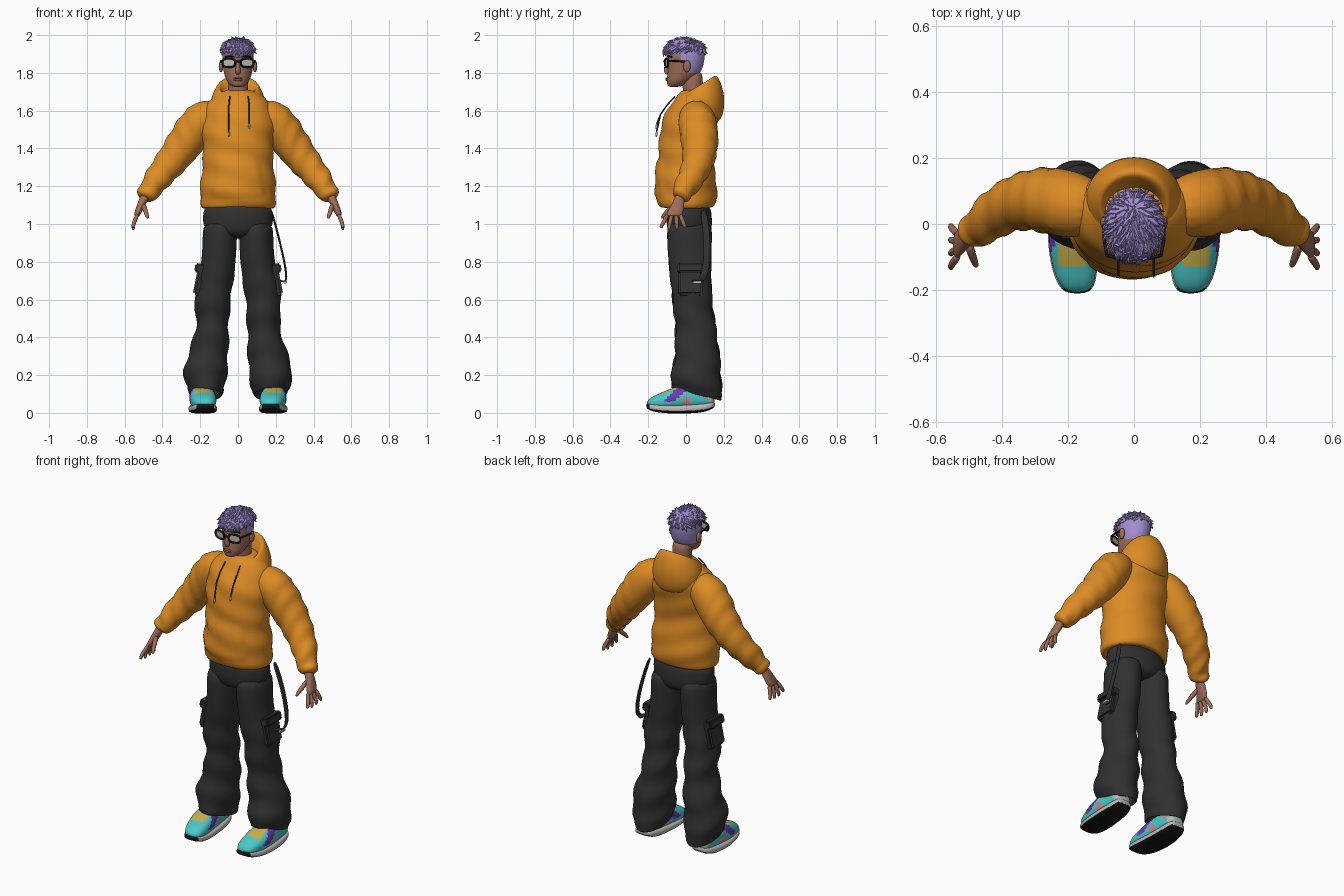
import bpy, bmesh, math, random
from mathutils import Vector, Matrix

cube = bpy.data.objects.get("Cube")
if cube:
    bpy.data.objects.remove(cube, do_unlink=True)
random.seed(4)


def material(name, *rgb):
    m = bpy.data.materials.new(name)
    m.use_nodes = True
    m.diffuse_color = (*rgb, 1)
    m.node_tree.nodes["Principled BSDF"].inputs["Base Color"].default_value = (*rgb, 1)
    return m


ORANGE = material("orange_fleece", .72, .26, .018)
CHARCOAL = material("charcoal_cloth", .03, .03, .03)
SKIN = material("skin", .34, .15, .095)
LILAC = material("lilac_hair", .36, .27, .62)
CYAN = material("cyan_fabric", .07, .58, .58)
YELLOW = material("yellow_fabric", .58, .42, .07)
GREY = material("light_grey", .5, .48, .46)
BLACK = material("black_plastic", .008, .008, .008)
PURPLE = material("purple_fabric", .15, .04, .42)
PINK = material("pink_trim", .7, .22, .25)


def finish(name, bm, mats, sub=0, bump=None, rule=None, smooth=True):
    """Turn a bmesh into an object, subdivide it, add folds and colour it by rule."""
    bmesh.ops.recalc_face_normals(bm, faces=bm.faces)
    me = bpy.data.meshes.new(name)
    bm.to_mesh(me)
    bm.free()
    ob = bpy.data.objects.new(name, me)
    bpy.context.collection.objects.link(ob)
    for m in mats:
        me.materials.append(m)
    if sub:
        ob.modifiers.new("round", "SUBSURF").levels = sub
        bpy.context.view_layer.objects.active = ob
        bpy.ops.object.modifier_apply(modifier="round")
    me = ob.data
    if bump:
        moved = [v.co + v.normal * bump(v.co) for v in me.vertices]
        for v, co in zip(me.vertices, moved):
            v.co = co
    if rule:
        for p in me.polygons:
            p.material_index = rule(p.center, p.normal)
    if smooth:
        me.shade_smooth()
    return ob


def loft(name, rings, mats, n=16, sub=2, power=1, **kw):
    """Skin a row of elliptical rings given as (centre, U axis, V axis)."""
    bm = bmesh.new()
    soft = lambda t: math.copysign(abs(t) ** power, t)
    rows = []
    for c, u, v in rings:
        angles = [math.tau * i / n for i in range(n)]
        rows.append([bm.verts.new(Vector(c) + Vector(u) * soft(math.cos(a)) + Vector(v) * soft(math.sin(a)))
                     for a in angles])
    for a, b in zip(rows, rows[1:]):
        for i in range(n):
            bm.faces.new((a[i], a[i - 1], b[i - 1], b[i]))
    bm.faces.new(rows[0])
    bm.faces.new(rows[-1])
    return finish(name, bm, mats, sub, **kw)


def stack(z, x0, x1, y0, y1, tilt=0):
    """Horizontal ring from its limits."""
    return ((x0 + x1) / 2, (y0 + y1) / 2, z), ((x1 - x0) / 2, 0, 0), (0, (y1 - y0) / 2, tilt)


def tube(name, pts, mats, s=1, flat=1, **kw):
    """Tapered tube through (x, y, z, radius) points, mirrored when s is -1."""
    cs = [Vector((p[0] * s, p[1], p[2])) for p in pts]
    rings = []
    for i, c in enumerate(cs):
        t = (cs[min(i + 1, len(cs) - 1)] - cs[max(i - 1, 0)]).normalized()
        u = t.cross(Vector((0, 1, 0))).normalized()
        rings.append((c, u * pts[i][3] * flat, u.cross(t) * pts[i][3]))
    return loft(name, rings, mats, **kw)


def cord(name, pts, r, mat, cyclic=False):
    cu = bpy.data.curves.new(name, "CURVE")
    cu.dimensions = "3D"
    cu.bevel_depth, cu.bevel_resolution = r, 2
    sp = cu.splines.new("POLY")
    sp.points.add(len(pts) - 1)
    for p, co in zip(sp.points, pts):
        p.co = (*co, 1)
    sp.use_cyclic_u = cyclic
    cu.materials.append(mat)
    bpy.context.collection.objects.link(bpy.data.objects.new(name, cu))


def ball(name, loc, size, mat):
    bm = bmesh.new()
    bmesh.ops.create_uvsphere(bm, u_segments=16, v_segments=10, radius=1,
                              matrix=Matrix.LocRotScale(Vector(loc), None, Vector(size)))
    return finish(name, bm, [mat])


def box(name, loc, size, mat, bevel, turn=0):
    bm = bmesh.new()
    bmesh.ops.create_cube(bm, size=2, matrix=Matrix.LocRotScale(
        Vector(loc), Matrix.Rotation(turn, 3, "Y"), Vector(size)))
    bmesh.ops.bevel(bm, geom=bm.edges[:], offset=bevel, segments=2, affect="EDGES")
    return finish(name, bm, [mat], smooth=False)


# Hoodie body with a raised front pocket and soft folds
def hoodie_bump(p):
    pocket = abs(p.x) < .14 - (p.z - 1.16) * .25 and p.y < 0 and 1.16 < p.z < 1.34
    return .006 * pocket + .004 * math.sin(p.z * 45 + p.x * 14)


body = [(1.09, .17, -.12, .125), (1.08, .197, -.147, .152), (1.12, .207, -.158, .165), (1.2, .206, -.168, .172),
        (1.3, .192, -.155, .15), (1.4, .188, -.148, .142), (1.5, .2, -.142, .165), (1.58, .2, -.118, .178),
        (1.64, .17, -.082, .165), (1.69, .12, -.04, .14), (1.71, .07, -.01, .1)]
loft("hoodie_body", [stack(z, -x, x, a, b) for z, x, a, b in body], [ORANGE], bump=hoodie_bump)

# Hood: outer shell rolling over the rim into the neck opening
hood = [(1.56, .09, 0, .17, -.03), (1.58, .15, -.05, .2, -.01), (1.66, .152, -.062, .212, .015),
        (1.725, .118, -.045, .178, .055), (1.735, .1, -.03, .15, .06), (1.69, .083, -.025, .12, .05),
        (1.63, .07, -.01, .1, .02)]
loft("hood", [stack(z, -x, x, a, b, t) for z, x, a, b, t in hood], [ORANGE])

for x, low in ((-.048, 1.47), (.06, 1.51)):
    cord("drawstring", [(x * .9, -.058, 1.675), (x, -.1, 1.63), (x, -.135, 1.58), (x, -.155, low + .02)], .004, CHARCOAL)
    tube("drawstring_tip", [(x, -.154, low + .025, .006), (x, -.158, low - .012, .008)], [GREY], n=8, sub=1)

# Trousers seat
seat = [(1.12, .18, -.1, .13), (1.04, .192, -.107, .14), (.98, .188, -.106, .142), (.92, .13, -.08, .12)]
loft("trouser_seat", [stack(z, -x, x, a, b) for z, x, a, b in seat], [CHARCOAL])

leg = [(1.02, 0, .18, -.1, .135, 0), (.95, .003, .19, -.104, .142, 0), (.85, .007, .19, -.1, .137, 0),
       (.75, .014, .205, -.09, .136, 0), (.65, .03, .232, -.08, .136, 0), (.58, .04, .234, -.071, .142, 0),
       (.5, .046, .217, -.062, .152, 0), (.4, .048, .235, -.056, .167, 0), (.3, .05, .268, -.062, .18, 0),
       (.23, .052, .296, -.072, .187, -.01), (.15, .065, .28, -.085, .192, -.025),
       (.09, .078, .258, -.08, .195, -.035), (.095, .095, .24, -.06, .175, -.03), (.2, .1, .235, -.04, .16, 0)]
sole = [(-.212, .172, .035, .025, .052), (-.18, .175, .062, .006, .05), (-.1, .183, .076, -.004, .042),
        (0, .19, .075, -.004, .045), (.08, .19, .068, 0, .05), (.13, .19, .06, .015, .058), (.155, .19, .04, .032, .06)]
upper = [(-.208, .172, .03, .035, .062), (-.18, .175, .056, .02, .088), (-.13, .18, .068, .015, .108),
         (-.07, .187, .073, .015, .135), (0, .19, .068, .015, .155), (.08, .19, .062, .02, .15),
         (.13, .19, .055, .03, .125), (.152, .19, .035, .04, .09)]


def upper_rule(c, n):
    x = abs(abs(c.x) - .187)
    if -.135 < c.y < .03 and x < .042 and c.z > .09:
        return 1
    if -.11 < c.y - (c.z - .07) < -.05 and c.z > .06:
        return 2
    if -.01 < c.y < .03 and c.z < .085 or .09 < c.y < .115 and c.z > .08:
        return 3
    return 4 if c.y > .115 and c.z < .085 else 0


def along_y(y, x, r, z0, z1, s):
    return (x * s, y, (z0 + z1) / 2), (r, 0, 0), (0, 0, (z1 - z0) / 2)


for s, side in ((1, "left_"), (-1, "right_")):
    # Trouser leg and cargo pocket
    folds = lambda p: .006 * math.sin(p.z * 38 + p.y * 16 + s) * min(1, max(0, (.85 - p.z) * 3)) * (p.z > .12)
    loft(side + "trouser_leg", [stack(z, min(a * s, b * s), max(a * s, b * s), c, d, t)
                                for z, a, b, c, d, t in leg], [CHARCOAL], bump=folds)
    box(side + "cargo_pocket", (.203 * s, .025, .7), (.022, .065, .08), CHARCOAL, .012, -.2 * s)
    box(side + "pocket_flap", (.203 * s, .025, .765), (.026, .069, .025), CHARCOAL, .008, -.2 * s)

    # Shoe
    loft(side + "shoe_sole", [along_y(*r, s) for r in sole], [GREY, BLACK], power=.6,
         rule=lambda c, n: int(n.z < -.45 or c.z < .01 or c.y < -.195))
    loft(side + "shoe_upper", [along_y(*r, s) for r in upper], [CYAN, YELLOW, PURPLE, PINK, GREY],
         power=.85, rule=upper_rule)

    # Sleeve with gathered cuff
    tube(side + "sleeve", [(.1, .045, 1.6, .07), (.17, .055, 1.57, .1), (.225, .065, 1.51, .106),
                           (.275, .075, 1.435, .1), (.345, .07, 1.34, .088), (.41, .04, 1.262, .074),
                           (.455, .0, 1.2, .066), (.472, -.015, 1.172, .052), (.482, -.023, 1.157, .056),
                           (.498, -.035, 1.135, .045)], [ORANGE], s,
         bump=lambda p: .004 * math.sin(abs(p.x) * 70 - p.z * 30) * (abs(p.x) > .25))

    # Hand
    palm = [(.483, -.03, 1.16, .026, .024), (.505, -.038, 1.12, .03, .02), (.522, -.05, 1.08, .042, .018),
            (.535, -.062, 1.05, .044, .015), (.54, -.066, 1.04, .038, .01)]
    loft(side + "palm", [((x * s, y, z), (0, w, 0), (t, 0, t * .5 * s)) for x, y, z, w, t in palm], [SKIN], n=12)
    for i in range(4):
        y, drop = -.095 + i * .021, (.012, 0, .002, .012)[i]
        fan = -.035 + i * .02
        tube(side + "finger", [(.53, y, 1.055, .012), (.546, y + fan * .5, 1.02, .0125),
                               (.556, y + fan, .99, .011), (.553, y + fan * 1.1, .966 + drop, .008)],
             [SKIN], s, n=8, sub=1)
    tube(side + "thumb", [(.502, -.055, 1.105, .016), (.492, -.09, 1.075, .014), (.483, -.115, 1.05, .012),
                          (.476, -.13, 1.028, .008)], [SKIN], s, n=8, sub=1)

    # Ear, eyebrow, lens, frame and temple of the glasses
    ball(side + "ear", (.09 * s, .005, 1.835), (.012, .02, .032), SKIN)
    cord(side + "eyebrow", [(x * s, y, z) for x, y, z in ((.02, -.098, 1.884), (.045, -.094, 1.889),
                                                          (.068, -.075, 1.884))], .004, BLACK)
    rim = []
    for i in range(24):
        a = math.tau * i / 24
        px, pz = (math.copysign(abs(f) ** .65, f) for f in (math.cos(a), math.sin(a)))
        rim.append(((.049 + .033 * px) * s, -.111 + .008 * (1 + px), 1.853 + .023 * pz))
    cord(side + "glasses_rim", rim, .0055, BLACK, True)
    bm = bmesh.new()
    bm.faces.new([bm.verts.new(p) for p in rim])
    finish(side + "lens", bm, [GREY], smooth=False)
    cord(side + "glasses_temple", [(.082 * s, -.095, 1.863), (.09 * s, -.05, 1.863), (.092 * s, .01, 1.858)], .005, BLACK)
cord("glasses_bridge", [(-.018, -.112, 1.858), (0, -.116, 1.861), (.018, -.112, 1.858)], .005, BLACK)

# Strap hanging from the left hip with a metal clip
tube("hip_strap", [(.175, .09, 1.08, .02), (.205, .108, .97, .02), (.235, .112, .85, .02), (.255, .105, .75, .02),
                   (.257, .085, .705, .02), (.245, .06, .692, .018), (.205, .03, .705, .018)],
     [CHARCOAL], flat=.3, n=8)
box("strap_clip", (.25, .06, .692), (.009, .022, .007), GREY, .002)

# Neck and head with a shaved lower hairline
loft("neck", [stack(z, -w, w, a, b) for z, w, a, b in ((1.6, .06, -.02, .1), (1.68, .055, -.015, .092),
                                                       (1.74, .055, -.02, .09), (1.82, .058, -.03, .09))], [SKIN])
head = [(1.725, .022, -.088, -.045), (1.732, .04, -.1, -.01), (1.76, .064, -.104, .04), (1.8, .077, -.1, .08),
        (1.84, .083, -.098, .094), (1.88, .085, -.1, .102), (1.92, .083, -.095, .103), (1.955, .07, -.075, .092),
        (1.978, .04, -.04, .06)]
loft("head", [stack(z, -w, w, a, b) for z, w, a, b in head], [SKIN, LILAC],
     rule=lambda c, n: int(c.z > 1.915 or c.y > .012 and c.z > 1.8 or c.y > -.025 and c.z > 1.865))
tube("nose", [(0, -.092, 1.872, .008), (0, -.102, 1.84, .01), (0, -.107, 1.815, .015), (0, -.1, 1.8, .014),
              (0, -.092, 1.795, .008)], [SKIN], n=10)
for z, h in ((1.772, .005), (1.763, .006)):
    ball("lip", (0, -.101, z), (.024, .008, h), SKIN)

# Hair cap covered with overlapping pointed tufts swept from the crown
core, radii = Vector((0, -.006, 1.912)), Vector((.083, .104, .066))
ball("hair_cap", core, radii, LILAC)
bm = bmesh.new()
crown = Vector((0, .06, 1.985))
for i in range(230):
    h = i / 230
    a = i * 2.39996
    w = math.sqrt(1 - h * h)
    unit = Vector((w * math.cos(a), w * math.sin(a), h))
    p = core + unit * radii
    if p.z < 1.925 and p.y > -.05 and random.random() < .4:
        continue
    out = Vector((unit.x / radii.x, unit.y / radii.y, unit.z / radii.z)).normalized()
    sweep = p - crown
    sweep = (sweep - out * sweep.dot(out)).normalized()
    jitter = Vector([random.uniform(-.35, .35) for _ in range(3)])
    aim = (sweep + out * random.uniform(.2, .45) + jitter).normalized()
    frame = aim.to_track_quat("Z", "Y").to_matrix().to_4x4()
    bmesh.ops.create_cone(bm, segments=5, radius1=.013, radius2=.001, depth=random.uniform(.03, .045),
                          cap_ends=True, matrix=Matrix.Translation(p + aim * .01) @ frame)
finish("hair_tufts", bm, [LILAC], smooth=False)
